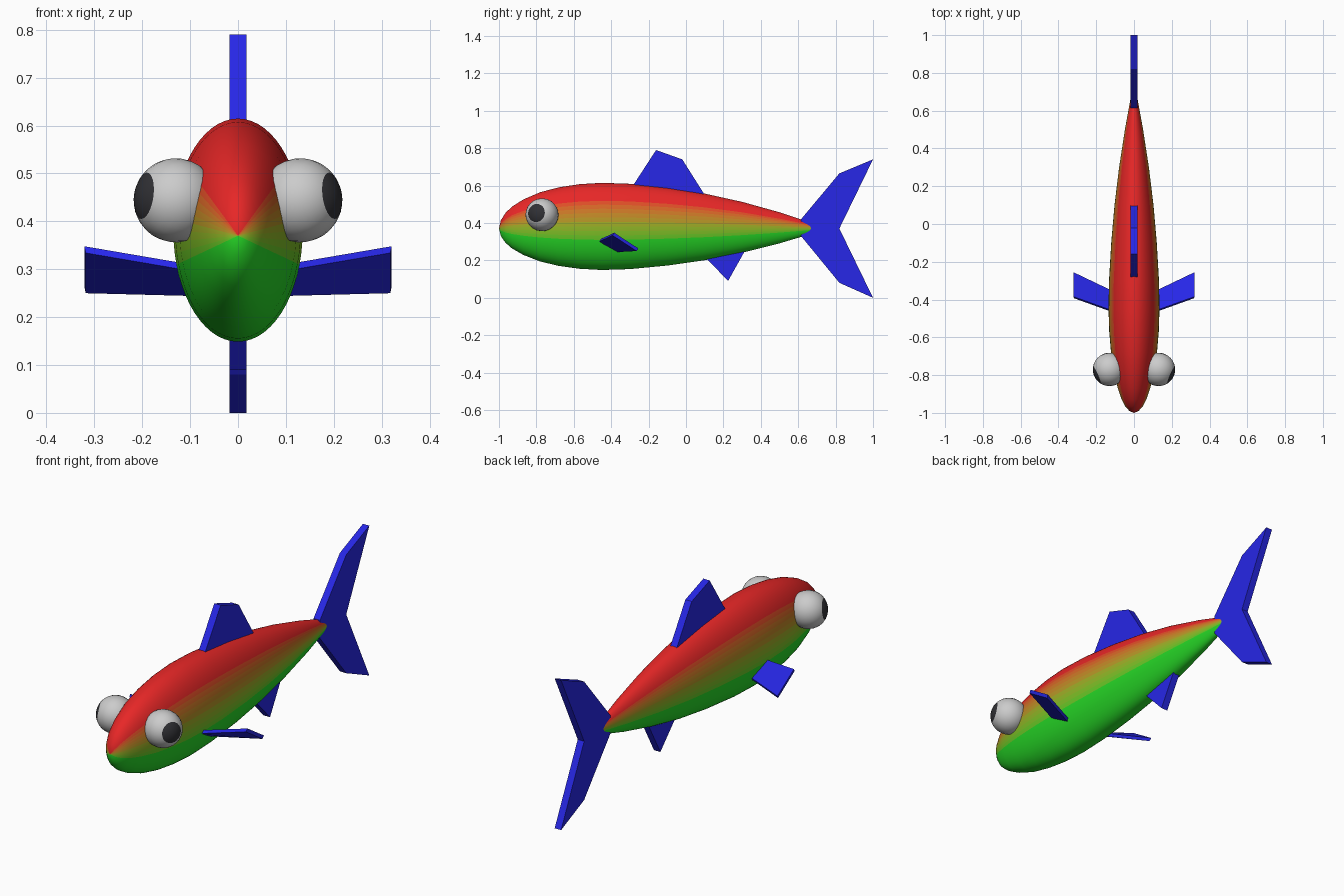
import bpy, bmesh, math
from mathutils import Vector

if "Cube" in bpy.data.objects:
    bpy.data.objects.remove(bpy.data.objects["Cube"])


def material(name, rgb):
    m = bpy.data.materials.new(name)
    m.diffuse_color = (*rgb, 1)
    m.use_nodes = True
    m.node_tree.nodes["Principled BSDF"].inputs["Base Color"].default_value = m.diffuse_color
    return m


def add_object(name, bm, mats, smooth=False):
    bmesh.ops.recalc_face_normals(bm, faces=bm.faces)
    for f in bm.faces:
        f.smooth = smooth
    mesh = bpy.data.meshes.new(name)
    bm.to_mesh(mesh)
    bm.free()
    for m in mats:
        mesh.materials.append(m)
    ob = bpy.data.objects.new(name, mesh)
    bpy.context.collection.objects.link(ob)
    return ob


def mirror_x(ob):
    ob.modifiers.new("mirror", 'MIRROR').use_mirror_merge = False


def plate(name, outline, offset):
    """Solid slab: an outline of points, repeated at an offset."""
    bm = bmesh.new()
    a = [bm.verts.new(p) for p in outline]
    b = [bm.verts.new(Vector(p) + Vector(offset)) for p in outline]
    bm.faces.new(a)
    bm.faces.new(b[::-1])
    for i in range(len(a)):
        j = (i + 1) % len(a)
        bm.faces.new((a[i], b[i], b[j], a[j]))
    return add_object(name, bm, [blue])


blue = material("fin_blue", (0.02, 0.02, 0.8))
white = material("eye_white", (0.8, 0.8, 0.8))
black = material("pupil_black", (0.03, 0.03, 0.035))

# Body: elliptical rings along y, coloured red (back) to green (belly)
STEPS = 13
RED, GREEN = Vector((0.8, 0.02, 0.02)), Vector((0.02, 0.7, 0.02))
skin = [material(f"skin_{i}", GREEN.lerp(RED, i / (STEPS - 1))) for i in range(STEPS)]

rings = [(-0.99, 0.042), (-0.965, 0.08), (-0.93, 0.112), (-0.87, 0.148),
         (-0.78, 0.185), (-0.68, 0.21), (-0.57, 0.226), (-0.45, 0.233),
         (-0.3, 0.228), (-0.1, 0.208), (0.1, 0.178), (0.3, 0.136),
         (0.5, 0.083), (0.65, 0.036), (0.7, 0.02), (0.725, 0.01)]
SIDES = 60
bm = bmesh.new()
loops = []
for y, h in rings:
    zc = 0.37 + 0.05 * h
    loops.append([bm.verts.new((0.58 * h * math.cos(t), y, zc + h * math.sin(t)))
                  for t in (math.tau * i / SIDES for i in range(SIDES))])
nose, tip = bm.verts.new((0, -1, 0.37)), bm.verts.new((0, 0.73, 0.37))
for i in range(SIDES):
    j = (i + 1) % SIDES
    height = math.sin(math.tau * (i + 0.5) / SIDES)
    shade = min(max((height + 0.4) / 1.0, 0), 1)
    strip = [bm.faces.new((nose, loops[0][i], loops[0][j])),
             bm.faces.new((tip, loops[-1][j], loops[-1][i]))]
    strip += [bm.faces.new((p[i], q[i], q[j], p[j])) for p, q in zip(loops, loops[1:])]
    for f in strip:
        f.material_index = round(shade * (STEPS - 1))
add_object("body", bm, skin, smooth=True)

# Eyes: spheres with the pole aimed outward and forward, pupil on the pole cap
R = 0.088
aim = Vector((math.cos(math.radians(24)), -math.sin(math.radians(24)), 0.13)).normalized()
bm = bmesh.new()
bmesh.ops.create_uvsphere(bm, u_segments=24, v_segments=16, radius=R)
for f in bm.faces:
    f.material_index = int(f.calc_center_median().z > R * math.cos(math.radians(33)))
bmesh.ops.rotate(bm, verts=bm.verts, matrix=aim.to_track_quat('Z', 'Y').to_matrix())
bmesh.ops.translate(bm, verts=bm.verts, vec=(0.13, -0.77, 0.444))
mirror_x(add_object("eyes", bm, [white, black], smooth=True))

# Centre-line fins: side outlines (y, z) given a thickness across x
T = 0.0175
centre_fins = {
    "dorsal_fin": [(-0.29, 0.59), (-0.16, 0.79), (-0.02, 0.74), (0.10, 0.55)],
    "anal_fin": [(0.10, 0.22), (0.225, 0.09), (0.32, 0.26)],
    "tail_fin": [(0.615, 0.42), (0.82, 0.665), (1.0, 0.74), (0.82, 0.37),
                 (1.0, 0.0), (0.82, 0.08), (0.615, 0.33)],
}
for name, pts in centre_fins.items():
    plate(name, [(-T, y, z) for y, z in pts], (2 * T, 0, 0))

# Side fins: tilted slabs, leading edge raised
side = plate("side_fins", [(0.09, -0.475, 0.295), (0.318, -0.393, 0.334),
                           (0.318, -0.264, 0.25), (0.09, -0.373, 0.244)],
             (0.003, 0.009, 0.014))
mirror_x(side)
